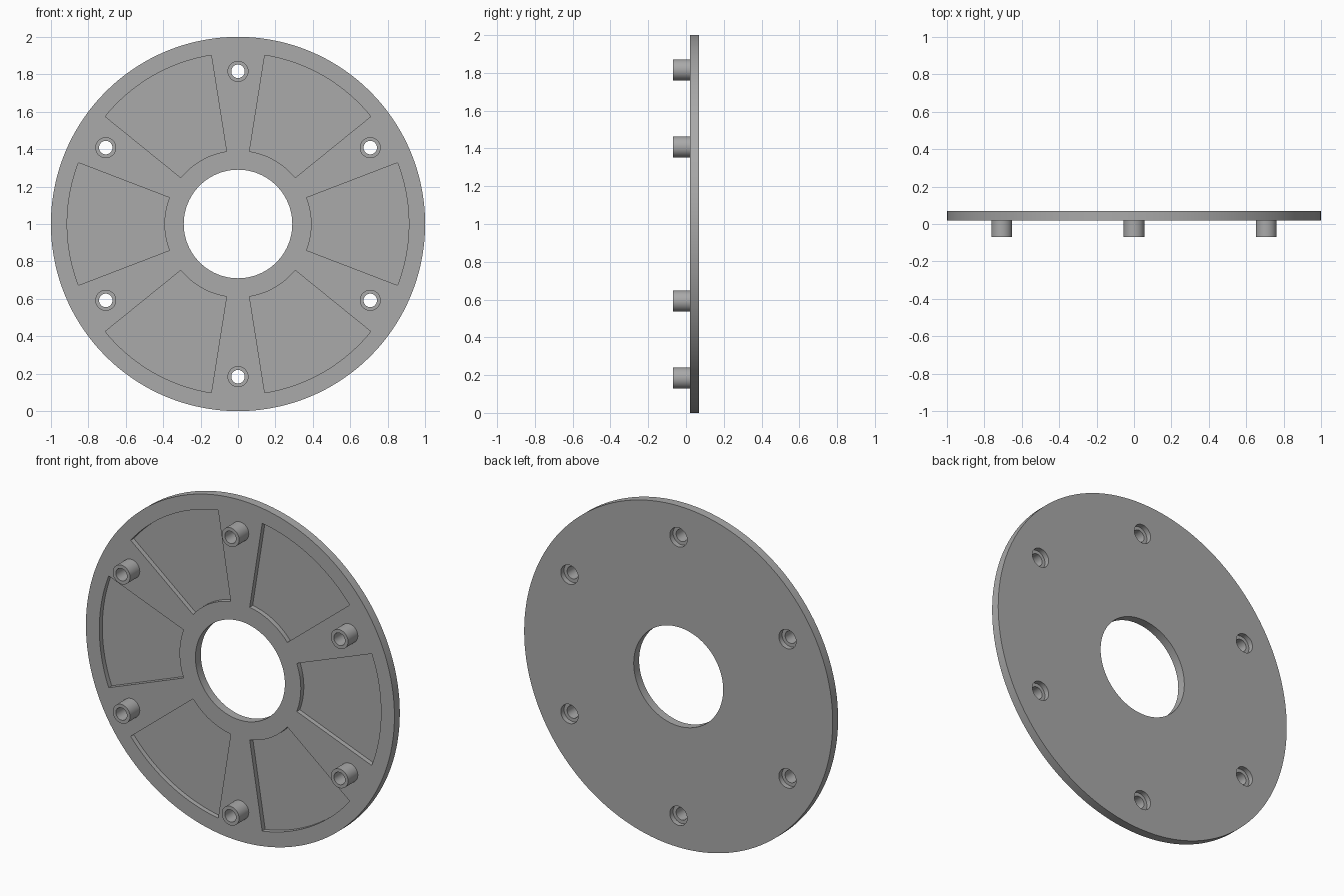
import bpy, bmesh
from math import radians, sin, cos, pi
from mathutils import Vector

cube = bpy.data.objects.get("Cube")
if cube:
    bpy.data.objects.remove(cube, do_unlink=True)

CENTRE = Vector((0, 0, 1))
FRONT, BACK = 0.02, 0.07       # plate faces along y
BOSS_TIP, STEP = -0.07, 0.04   # boss front end and counterbore floor
BOSS_R, SCREW_R = 0.056, 0.036

grey = bpy.data.materials.new("plain grey")
grey.use_nodes = True
colour = (0.4, 0.4, 0.4, 1)
grey.diffuse_color = colour
grey.node_tree.nodes["Principled BSDF"].inputs["Base Color"].default_value = colour


def polar(r, angle):
    return Vector((r * cos(angle), 0, r * sin(angle)))


def arc(r, start, end, steps):
    return [polar(r, start + (end - start) * i / steps) for i in range(steps + 1)]


def circle(r, steps):
    return arc(r, 0, 2 * pi, steps)[:-1]


def make_object(name, bm):
    bmesh.ops.recalc_face_normals(bm, faces=bm.faces)
    mesh = bpy.data.meshes.new(name)
    bm.to_mesh(mesh)
    bm.free()
    mesh.materials.append(grey)
    obj = bpy.data.objects.new(name, mesh)
    bpy.context.collection.objects.link(obj)
    return obj


def prism(name, outline, y0, y1, offset=CENTRE):
    """Extrude an outline in the xz plane from y0 to y1."""
    bm = bmesh.new()
    face = bm.faces.new([bm.verts.new(p + offset + Vector((0, y0, 0))) for p in outline])
    new = bmesh.ops.extrude_face_region(bm, geom=[face])["geom"]
    verts = [v for v in new if isinstance(v, bmesh.types.BMVert)]
    bmesh.ops.translate(bm, verts=verts, vec=(0, y1 - y0, 0))
    return make_object(name, bm)


def lathe(name, profile, offset, steps):
    """Turn (radius, y) points about an axis along y."""
    bm = bmesh.new()
    verts = [bm.verts.new(Vector((r, y, 0)) + offset) for r, y in profile]
    edges = [bm.edges.new(pair) for pair in zip(verts, verts[1:])]
    bmesh.ops.spin(bm, geom=verts + edges, cent=offset, axis=(0, 1, 0),
                   angle=2 * pi, steps=steps, use_merge=True)
    bmesh.ops.remove_doubles(bm, verts=bm.verts, dist=1e-5)
    return make_object(name, bm)


def select_only(obj):
    bpy.ops.object.select_all(action='DESELECT')
    obj.select_set(True)
    bpy.context.view_layer.objects.active = obj


def cut(target, cutter):
    cutter.hide_render = True
    mod = target.modifiers.new("cut", 'BOOLEAN')
    mod.operation, mod.solver, mod.object = 'DIFFERENCE', 'EXACT', cutter
    select_only(target)
    bpy.ops.object.modifier_apply(modifier=mod.name)
    bpy.data.objects.remove(cutter, do_unlink=True)


# Round plate with its central bore
plate = prism("plate", circle(1, 144), FRONT, BACK)
cut(plate, prism("bore_cutter", circle(0.29, 96), -0.2, 0.2))
parts = [plate]

for i in range(6):
    # Shallow wedge pocket in the front face
    mid, half = radians(60 * i), radians(21)
    wedge = arc(0.913, mid - half, mid + half, 20) + arc(0.393, mid + half, mid - half, 14)
    cut(plate, prism("pocket_cutter", wedge, -0.1, FRONT + 0.028))

    # Hollow screw boss between pockets, with a counterbore behind
    spot = CENTRE + polar(0.816, radians(60 * i + 30))
    cut(plate, prism("hole_cutter", circle(BOSS_R, 40), -0.2, 0.2, spot))
    profile = [(BOSS_R, FRONT), (BOSS_R, BOSS_TIP), (SCREW_R, BOSS_TIP),
               (SCREW_R, STEP), (BOSS_R, STEP)]
    parts.append(lathe(f"screw_boss_{i + 1}", profile, spot, 40))

for part in parts:
    select_only(part)
    bpy.ops.object.shade_smooth_by_angle(angle=radians(30))
